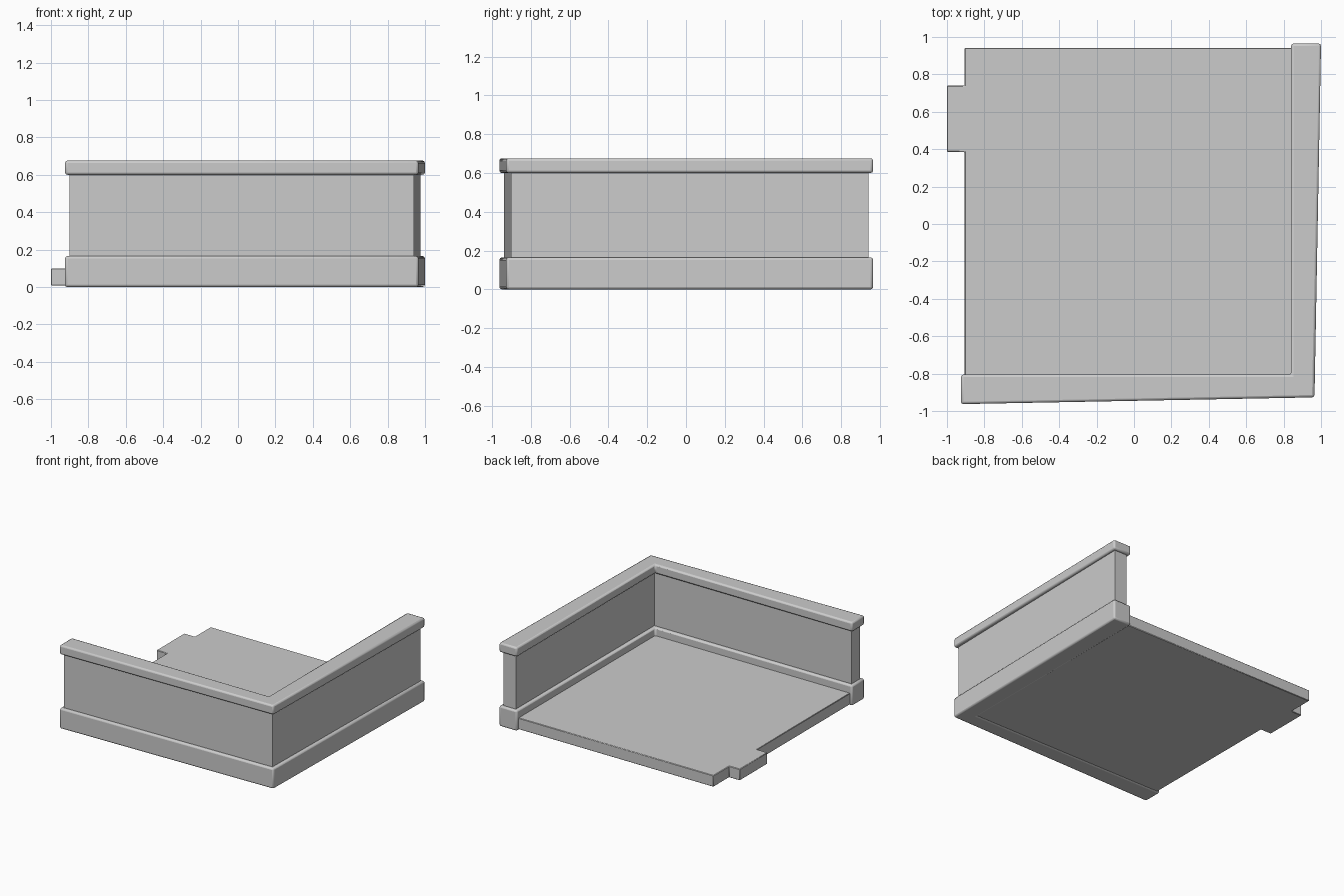
import bpy, bmesh

if "Cube" in bpy.data.objects:
    bpy.data.objects.remove(bpy.data.objects["Cube"])


def prism(name, pts, z0, z1, bevel=0.0, segments=2):
    """Extrude a plan outline (counter-clockwise) from z0 to z1, with rounded edges."""
    bm = bmesh.new()
    face = bm.faces.new([bm.verts.new((x, y, z0)) for x, y in pts])
    ext = bmesh.ops.extrude_face_region(bm, geom=[face])
    verts = [g for g in ext["geom"] if isinstance(g, bmesh.types.BMVert)]
    bmesh.ops.translate(bm, verts=verts, vec=(0, 0, z1 - z0))
    bmesh.ops.recalc_face_normals(bm, faces=bm.faces)
    mesh = bpy.data.meshes.new(name)
    bm.to_mesh(mesh)
    bm.free()
    ob = bpy.data.objects.new(name, mesh)
    bpy.context.collection.objects.link(ob)
    if bevel:
        mod = ob.modifiers.new("Rounded edges", 'BEVEL')
        mod.width = bevel
        mod.segments = segments
        mod.limit_method = 'ANGLE'
    bpy.ops.object.select_all(action='DESELECT')
    bpy.context.view_layer.objects.active = ob
    ob.select_set(True)
    bpy.ops.object.shade_smooth_by_angle()
    return ob


def corner_outline(inset, end):
    """L-shaped wall plan; the walls thin slightly toward the outer corner."""
    i = inset
    return [(-0.925 + end, -0.963 + i), (0.965 - i, -0.927 + i),
            (1.0 - i, 0.965 - end), (0.84 + i, 0.965 - end),
            (0.84 + i, -0.805 - i), (-0.925 + end, -0.805 - i)]


# Plinth, recessed wall and coping of the corner parapet
prism("wall_base", corner_outline(0, 0), 0.0, 0.165, 0.013)
prism("wall_panel", corner_outline(0.025, 0.023), 0.14, 0.62)
prism("wall_coping", corner_outline(0, 0), 0.60, 0.676, 0.013)

# Floor slab with its projecting side tab
prism("floor_slab", [(-0.905, -0.88), (0.90, -0.88), (0.90, 0.942), (-0.905, 0.942),
                     (-0.905, 0.74), (-1.0, 0.74), (-1.0, 0.385), (-0.905, 0.385)],
      0.008, 0.10, 0.004, 1)
